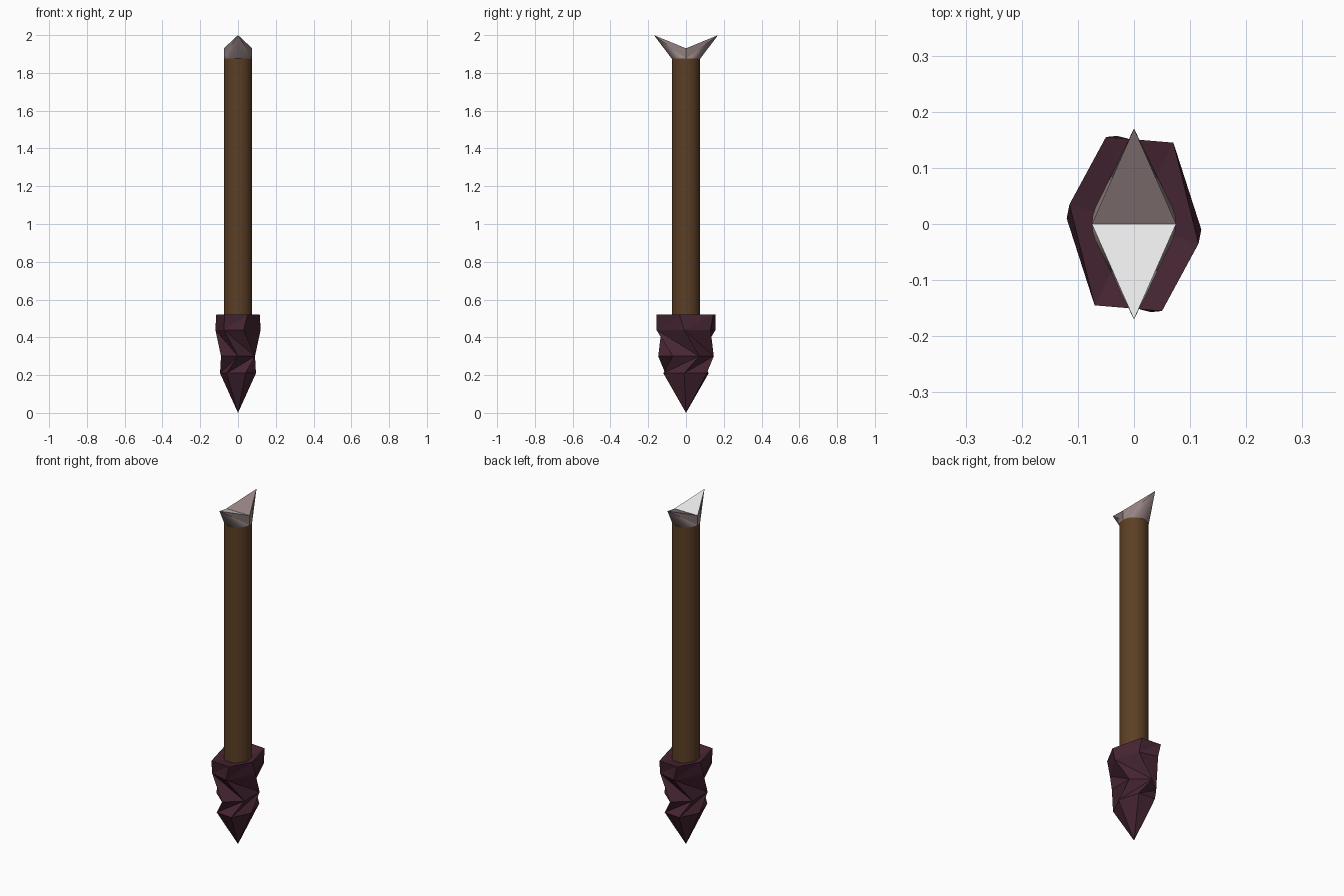
import bpy
from math import sin, cos, pi

cube = bpy.data.objects.get("Cube")
if cube:
    bpy.data.objects.remove(cube)


def material(name, rgb):
    m = bpy.data.materials.new(name)
    m.use_nodes = True
    col = [(c / 255) ** 2.2 for c in rgb] + [1]
    m.diffuse_color = col
    m.node_tree.nodes["Principled BSDF"].inputs["Base Color"].default_value = col
    return m


wood = material("brown wood", (92, 65, 41))
stone = material("dark plum stone", (72, 42, 54))
horn = material("warm grey", (148, 130, 130))
pale = material("pale grey", (232, 232, 232))


def build(name, verts, faces, *mats):
    me = bpy.data.meshes.new(name)
    me.from_pydata(verts, [], faces)
    for m in mats:
        me.materials.append(m)
    ob = bpy.data.objects.new(name, me)
    bpy.context.collection.objects.link(ob)
    return ob


def smooth(ob, angle):
    bpy.ops.object.select_all(action="DESELECT")
    ob.select_set(True)
    bpy.context.view_layer.objects.active = ob
    bpy.ops.object.shade_smooth_by_angle(angle=angle)


# Round shaft
R, TOP = 0.075, 1.875
bpy.ops.mesh.primitive_cylinder_add(vertices=32, radius=R, depth=TOP - 0.45,
                                    location=(0, 0, (TOP + 0.45) / 2))
shaft = bpy.context.object
shaft.name = "shaft"
shaft.data.materials.append(wood)
smooth(shaft, 0.6)

# Forked nock: each half fans from a tip to half of the shaft rim
STEPS = 16
for label, side in (("front", -1), ("back", 1)):
    verts = [(R * cos(pi * i / STEPS), side * R * sin(pi * i / STEPS), TOP)
             for i in range(STEPS + 1)]
    tip, right, left = STEPS + 1, STEPS + 2, STEPS + 3
    verts += [(0, side * 0.17, 2.0), (R, 0, 1.93), (-R, 0, 1.93)]
    faces = [(i, i + 1, tip) for i in range(STEPS)]
    faces += [(right, 0, tip), (STEPS, left, tip), (left, right, tip)]
    if side < 0:
        faces = [f[::-1] for f in faces]
    prong = build(label + "_nock_prong", verts, faces, horn, pale)
    if side < 0:
        prong.data.polygons[-1].material_index = 1
    smooth(prong, 0.5)

# Chipped stone head: twisted six-sided rings, each half a turn symmetric
rings = [
    (0.52, [(0.07, 0.145), (-0.05, 0.155), (-0.115, 0.035)]),
    (0.44, [(0.12, -0.01), (0.075, 0.13), (-0.03, 0.157)]),
    (0.30, [(0.09, 0.07), (0.0, 0.147), (-0.09, 0.07)]),
    (0.21, [(0.095, -0.01), (0.06, 0.11), (-0.04, 0.12)]),
]
verts, faces = [], []
for z, half in rings:
    for s in (1, -1):
        verts += [(s * x, s * y, z) for x, y in half]
for r in range(len(rings) - 1):
    for k in range(6):
        a, b = r * 6 + k, r * 6 + (k + 1) % 6
        c, d = a + 6, b + 6
        # Diagonals follow the twist so the facets fold inward
        if r < 2:
            faces += [(a, c, b), (b, c, d)] if r == 2 else [(a, c, d), (a, d, b)]
        else:
            faces += [(a, c, b), (b, c, d)]
last = (len(rings) - 1) * 6
verts += [(0, 0, 0), (0, 0, 0.49)]
for k in range(6):
    n = (k + 1) % 6
    faces += [(last + n, last + k, len(verts) - 2), (k, n, len(verts) - 1)]
build("spear_head", verts, faces, stone)
